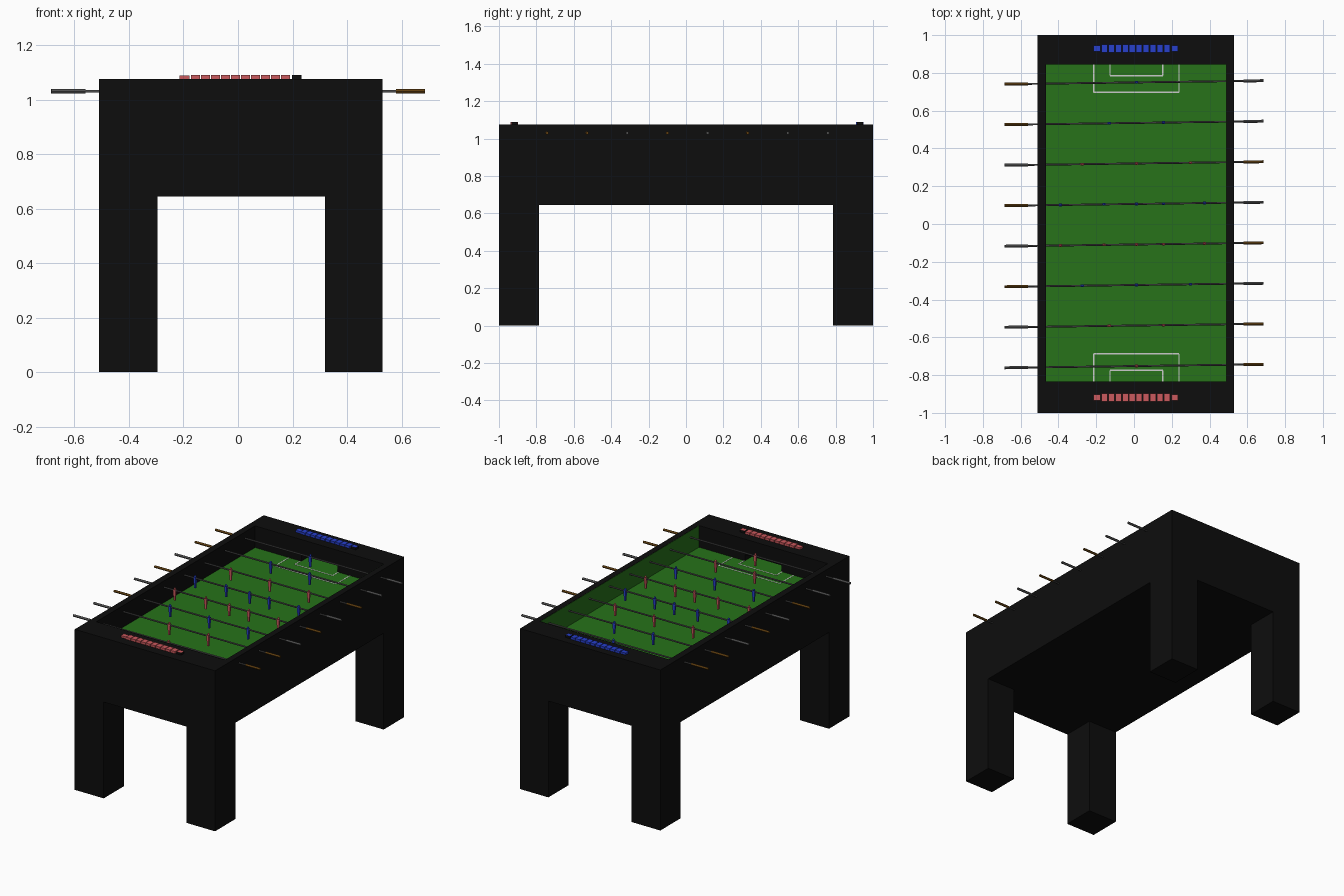
import bpy, math
from mathutils import Vector

if "Cube" in bpy.data.objects:
    bpy.data.objects.remove(bpy.data.objects["Cube"])


def material(name, rgb):
    m = bpy.data.materials.new(name)
    m.diffuse_color = (*rgb, 1)
    m.use_nodes = True
    m.node_tree.nodes["Principled BSDF"].inputs["Base Color"].default_value = m.diffuse_color
    return m


BLACK = material("black", (0.004, 0.004, 0.004))
GREEN = material("green", (0.02, 0.17, 0.01))
WHITE = material("white", (0.7, 0.7, 0.7))
RED = material("red", (0.6, 0.1, 0.11))
BLUE = material("blue", (0.02, 0.05, 0.6))
STEEL = material("steel", (0.08, 0.08, 0.08))
WOOD = material("wood", (0.12, 0.05, 0.005))


def box(name, lo, hi, mat=None):
    bpy.ops.mesh.primitive_cube_add(size=1, location=[(a + b) / 2 for a, b in zip(lo, hi)])
    o = bpy.context.object
    o.name = name
    for v in o.data.vertices:
        v.co = Vector([c * (b - a) for c, a, b in zip(v.co, lo, hi)])
    if mat:
        o.data.materials.append(mat)
    return o


def rod(name, a, b, r, mat, sides=12):
    a, b = Vector(a), Vector(b)
    bpy.ops.mesh.primitive_cylinder_add(vertices=sides, radius=r, depth=(b - a).length,
                                        location=(a + b) / 2)
    o = bpy.context.object
    o.name = name
    o.rotation_euler = (b - a).to_track_quat('Z', 'Y').to_euler()
    o.data.materials.append(mat)
    bpy.ops.object.shade_smooth_by_angle()
    return o


CX, CY = 0.0125, 0.005             # centre of the pitch
X0, X1, Y0, Y1 = -0.465, 0.49, -0.835, 0.845
FLOOR, TOP, RODZ = 0.93, 1.075, 1.03

# Cabinet with the pitch well and goal mouths cut out
cabinet = box("cabinet", (-0.51, -1, 0.645), (0.53, 1, TOP), BLACK)
cuts = [box("well_cutter", (X0, Y0, FLOOR - 0.005), (X1, Y1, 1.2)),
        box("goal_cutter", (CX - 0.135, Y0 - 0.08, FLOOR - 0.005), (CX + 0.135, Y1 + 0.08, 0.972))]
for c in cuts:
    bpy.context.view_layer.objects.active = cabinet
    m = cabinet.modifiers.new("cut", 'BOOLEAN')
    m.operation, m.solver, m.object = 'DIFFERENCE', 'EXACT', c
    bpy.ops.object.modifier_apply(modifier=m.name)
    bpy.data.objects.remove(c)

# Legs
for x0, x1 in ((-0.51, -0.295), (0.32, 0.53)):
    for y0, y1 in ((-1, -0.785), (0.785, 1)):
        box("leg", (x0, y0, 0), (x1, y1, 0.645), BLACK)

# Pitch and green lining on the right inner wall
box("pitch", (X0, Y0, FLOOR - 0.005), (X1, Y1, FLOOR), GREEN)
box("side_lining", (X1 - 0.002, Y0, FLOOR), (X1, Y1, TOP - 0.001), GREEN)

for s, edge in ((-1, Y0), (1, Y1)):
    # Goal floor and back
    for name, a, b, z0, z1 in (("goal_floor", 0, 0.08, FLOOR - 0.005, FLOOR),
                               ("goal_back", 0.076, 0.08, FLOOR, 0.972)):
        ys = sorted((edge + s * a, edge + s * b))
        box(name, (CX - 0.135, ys[0], z0), (CX + 0.135, ys[1], z1), GREEN)
    # Painted boxes in front of each goal
    for half, depth in ((0.226, 0.148), (0.14, 0.06)):
        w, z0, z1 = 0.0035, FLOOR - 0.001, FLOOR + 0.001
        inner = edge - s * depth
        box("pitch_line", (CX - half, inner - w, z0), (CX + half, inner + w, z1), WHITE)
        ya, yb = sorted((inner, edge))
        for x in (CX - half, CX + half):
            box("pitch_line", (x - w, ya, z0), (x + w, yb, z1), WHITE)
    # Score counter beads, with a black-sided block at the right end
    col, y = (RED, -0.918) if s < 0 else (BLUE, 0.929)
    box("counter_end", (-0.214, y - 0.016, TOP), (-0.177, y + 0.016, 1.088), col)
    for i in range(10):
        x = -0.172 + i * 0.0367
        box("counter_bead", (x, y - 0.021, TOP), (x + 0.032, y + 0.021, 1.09), col)
    end = box("counter_end", (0.198, y - 0.016, TOP), (0.233, y + 0.016, 1.09), BLACK)
    end.data.materials.append(col)
    for p in end.data.polygons:
        if p.normal.z > 0.5:
            p.material_index = 1


def player(x, y, col):
    # Head, torso and tapered legs hanging from the rod
    bpy.ops.mesh.primitive_uv_sphere_add(segments=10, ring_count=6, radius=0.007,
                                         location=(x, y, RODZ + 0.012))
    head = bpy.context.object
    head.name = "player_head"
    head.data.materials.append(col)
    bpy.ops.object.shade_smooth_by_angle()
    box("player_torso", (x - 0.008, y - 0.007, 0.998), (x + 0.008, y + 0.007, RODZ + 0.007), col)
    box("player_legs", (x - 0.006, y - 0.005, 0.965), (x + 0.006, y + 0.005, 0.998), col)


# Rods, handles and players, front to back; each rod is slightly skewed
LAYOUT = {1: (0,), 2: (-0.143, 0.143), 3: (-0.286, 0, 0.286), 5: (-0.4, -0.172, 0, 0.143, 0.36)}
for i, (n, col) in enumerate(((1, RED), (2, RED), (3, BLUE), (5, RED),
                              (5, BLUE), (3, RED), (2, BLUE), (1, BLUE))):
    mid = -0.752 + i * 0.2145

    def at(x):
        return (x, mid + 0.0135 * x, RODZ)

    rod("rod", at(-0.68), at(0.68), 0.005, STEEL)
    left, right = (STEEL, WOOD) if col is RED else (WOOD, STEEL)
    rod("handle", at(-0.685), at(-0.56), 0.0078, left)
    rod("handle", at(0.58), at(0.685), 0.0078, right)
    for dx in LAYOUT[n]:
        x, y, _ = at(0.012 + dx)
        player(x, y, col)
